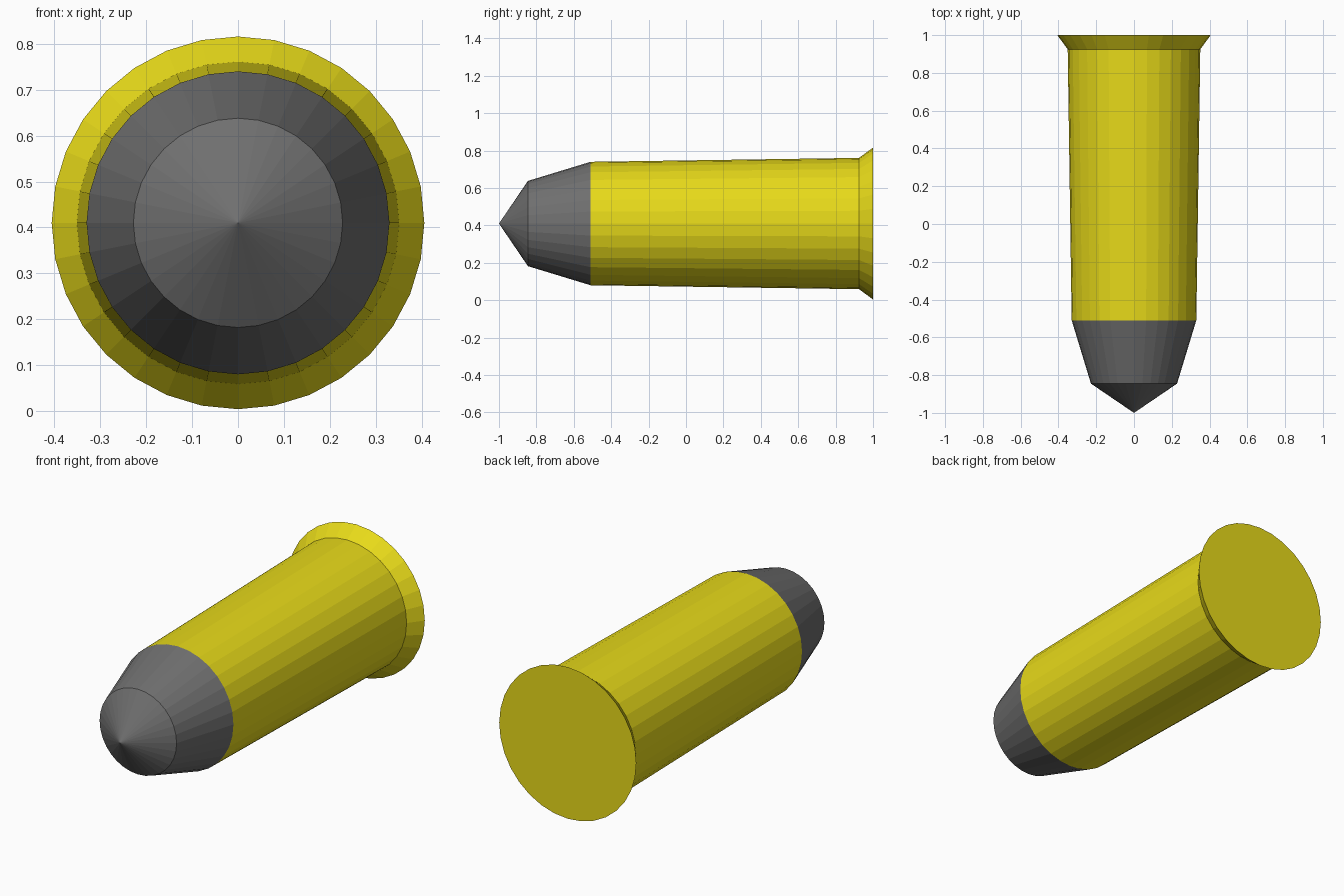
import bpy, bmesh
from math import sin, cos, tau

if "Cube" in bpy.data.objects:
    bpy.data.objects.remove(bpy.data.objects["Cube"])

SIDES = 32
AXIS_Z = 0.41


def lathe(name, profile, color):
    """Revolve (y, radius) points around the lengthwise axis; radius 0 closes to a point."""
    bm = bmesh.new()
    rings = []
    for y, r in profile:
        count = SIDES if r else 1
        rings.append([bm.verts.new((r * sin(tau * i / SIDES), y, AXIS_Z + r * cos(tau * i / SIDES)))
                      for i in range(count)])
    for a, b in zip(rings, rings[1:]):
        for i in range(SIDES):
            j = (i + 1) % SIDES
            corners = [a[i % len(a)], a[j % len(a)], b[j % len(b)], b[i % len(b)]]
            bm.faces.new(list(dict.fromkeys(corners)))
    # flat caps on open ends
    for ring in (rings[0], rings[-1]):
        if len(ring) > 1:
            bm.faces.new(ring)
    bmesh.ops.recalc_face_normals(bm, faces=bm.faces)
    mesh = bpy.data.meshes.new(name)
    bm.to_mesh(mesh)
    bm.free()
    obj = bpy.data.objects.new(name, mesh)
    bpy.context.collection.objects.link(obj)
    mat = bpy.data.materials.new(name + "_paint")
    mat.diffuse_color = (*color, 1)
    mat.use_nodes = True
    mat.node_tree.nodes["Principled BSDF"].inputs["Base Color"].default_value = mat.diffuse_color
    mesh.materials.append(mat)


# faceted grey nose
lathe("bullet_tip", [(-1, 0), (-0.845, 0.228), (-0.51, 0.33)], (0.16, 0.16, 0.16))

# slightly tapered yellow case with flared rim and flat base
lathe("casing", [(-0.51, 0.33), (0.925, 0.351), (1, 0.406)], (0.8, 0.7, 0.01))
